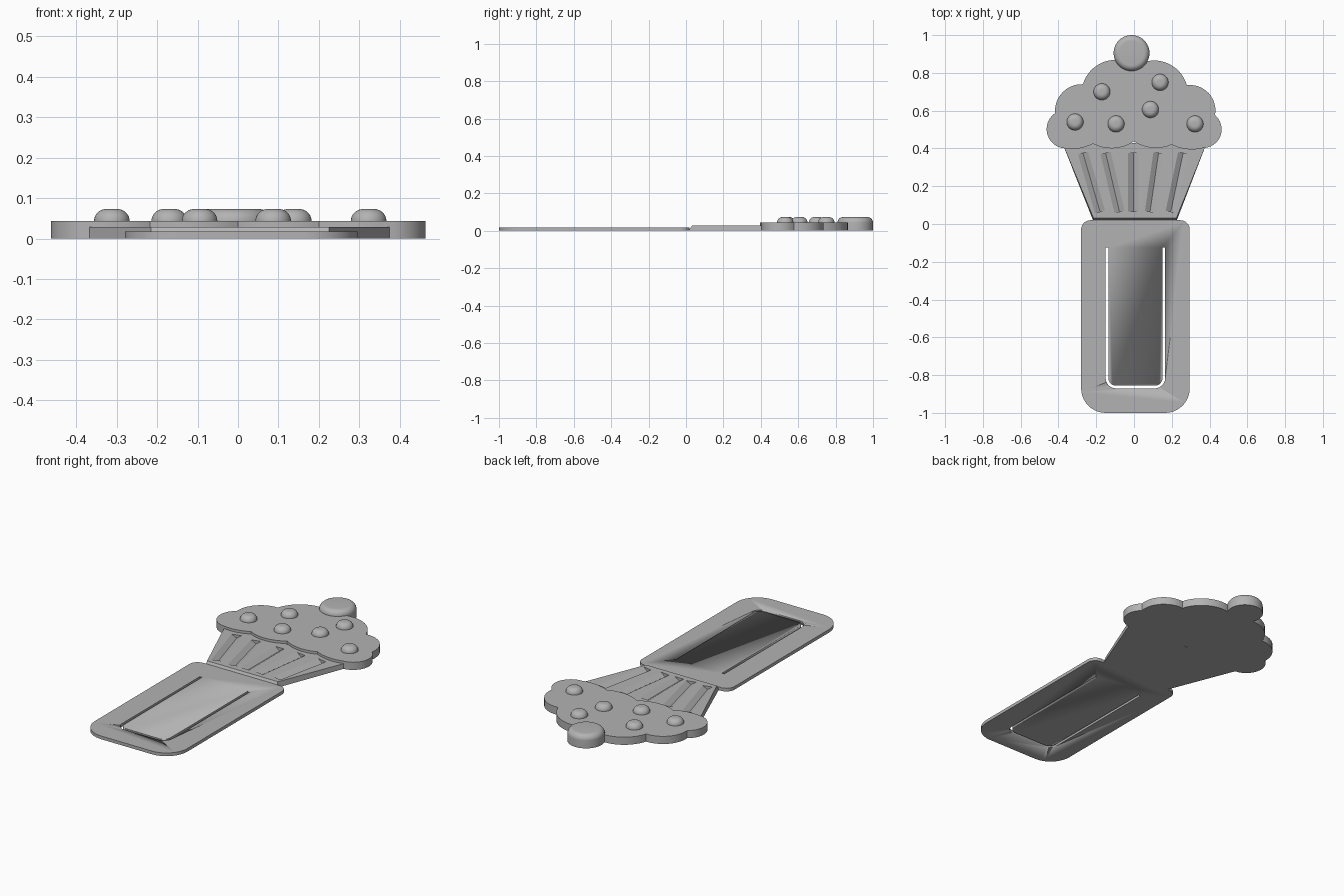
import bpy, bmesh
from math import sin, cos, pi, atan2, hypot, asin
from mathutils import Vector

cube = bpy.data.objects.get("Cube")
if cube:
    bpy.data.objects.remove(cube, do_unlink=True)

grey = bpy.data.materials.new("plain grey")
grey.use_nodes = True
grey.diffuse_color = (0.45, 0.45, 0.45, 1)
grey.node_tree.nodes["Principled BSDF"].inputs["Base Color"].default_value = grey.diffuse_color


def finish(name, bm, smooth=True):
    bmesh.ops.recalc_face_normals(bm, faces=bm.faces)
    mesh = bpy.data.meshes.new(name)
    bm.to_mesh(mesh)
    bm.free()
    mesh.materials.append(grey)
    obj = bpy.data.objects.new(name, mesh)
    bpy.context.collection.objects.link(obj)
    if smooth:
        bpy.ops.object.select_all(action="DESELECT")
        obj.select_set(True)
        bpy.context.view_layer.objects.active = obj
        bpy.ops.object.shade_smooth_by_angle(angle=pi / 6)
    return obj


def slab(name, outline, low, high):
    """Extrude a flat outline from low to high."""
    bm = bmesh.new()
    face = bm.faces.new([bm.verts.new((x, y, low)) for x, y in outline])
    top = bmesh.ops.extrude_face_region(bm, geom=[face])["geom"]
    for v in top:
        if isinstance(v, bmesh.types.BMVert):
            v.co.z = high
    return finish(name, bm)


def corner(x, y, r, start, turn=pi / 2, steps=10):
    """Points of a rounded corner around a centre."""
    return [(x + r * cos(start + turn * i / steps), y + r * sin(start + turn * i / steps))
            for i in range(steps + 1)]


def scallops(lobes, steps=12):
    """Closed outline of arcs; each lobe is its start point and outward bulge."""
    pts = []
    for (ax, ay, sag), (bx, by, _) in zip(lobes, lobes[1:] + lobes[:1]):
        a, b = Vector((ax, ay)), Vector((bx, by))
        half = (b - a).length / 2
        r = (half * half + sag * sag) / (2 * sag)
        along = (b - a).normalized()
        out = Vector((-along.y, along.x))
        centre = (a + b) / 2 + out * (sag - r)
        reach = asin(half / r)
        for i in range(steps):
            t = reach * (2 * i / steps - 1)
            pts.append(centre + along * r * sin(t) + out * r * cos(t))
    return pts


def button(name, x, y, radius, low, high, fillet):
    """Round disc with a rounded upper rim."""
    profile = [(0, low), (radius, low)]
    profile += [(radius - fillet + px, high - fillet + pz)
                for px, pz in corner(0, 0, fillet, 0, steps=8)] + [(0, high)]
    bm = bmesh.new()
    verts = [bm.verts.new((px, 0, pz)) for px, pz in profile]
    edges = [bm.edges.new(pair) for pair in zip(verts, verts[1:])]
    bmesh.ops.spin(bm, geom=verts + edges, cent=(0, 0, 0), axis=(0, 0, 1),
                   angle=2 * pi, steps=40, use_merge=True)
    bmesh.ops.remove_doubles(bm, verts=bm.verts, dist=0.0002)
    bmesh.ops.translate(bm, verts=bm.verts, vec=(x, y, 0))
    return finish(name, bm)


def cut(target, cutter):
    mod = target.modifiers.new(cutter.name, "BOOLEAN")
    mod.operation, mod.solver, mod.object = "DIFFERENCE", "EXACT", cutter
    cutter.hide_render = True
    cutter.hide_set(True)
    cutter.display_type = "WIRE"


# Clip plate with rounded corners
left, right, big, small = -0.28, 0.295, 0.13, 0.05
plate = slab("clip_plate",
             corner(right - small, 0.02 - small, small, 0)
             + corner(left + small, 0.02 - small, small, pi / 2)
             + corner(left + big, big - 1, big, pi)
             + corner(right - big, big - 1, big, 1.5 * pi), 0, 0.018)

# U-shaped slot that frees the clip tongue
sl, sr, end, r, w = -0.15, 0.165, -0.87, 0.055, 0.014
slot = ([(sl, -0.125)] + corner(sl + r, end + r, r, pi)
        + corner(sr - r, end + r, r, 1.5 * pi) + [(sr, -0.125), (sr - w, -0.125)]
        + corner(sr - r, end + r, r - w, 0, -pi / 2)
        + corner(sl + r, end + r, r - w, 1.5 * pi, -pi / 2) + [(sl + w, -0.125)])
cut(plate, slab("slot_cutter", slot, -0.05, 0.05))

# Tapered wrapper with a sloped lower lip
wrapper = slab("wrapper", [(-0.215, 0.015), (0.225, 0.015), (0.385, 0.43), (-0.38, 0.43)], 0, 0.029)
for v in wrapper.data.vertices:
    if v.co.z > 0.01 and v.co.y < 0.1:
        v.co.y = 0.033

# V-shaped pleats: upper x and lower x of each
pleats = [(-0.27, -0.18), (-0.15, -0.077), (-0.003, -0.003), (0.13, 0.085), (0.26, 0.195)]
bm = bmesh.new()
for top_x, low_x in pleats:
    a, b = Vector((low_x, 0.065, 0)), Vector((top_x, 0.375, 0))
    side = (b - a).normalized().cross(Vector((0, 0, 1))) * 0.029
    ends = [[bm.verts.new(p + side * s + Vector((0, 0, z)))
             for s, z in ((-1, 0.03), (0, 0.011), (1, 0.03), (1, 0.05), (-1, 0.05))] for p in (a, b)]
    for ring in ends:
        bm.faces.new(ring)
    for i in range(5):
        j = (i + 1) % 5
        bm.faces.new((ends[0][i], ends[0][j], ends[1][j], ends[1][i]))
cut(wrapper, finish("pleat_cutter", bm, False))

# Scalloped frosting
slab("frosting", scallops([
    (-0.365, 0.40, 0.07), (-0.418, 0.587, 0.048), (-0.27, 0.74, 0.04), (-0.085, 0.868, 0.015),
    (0.07, 0.862, 0.048), (0.28, 0.735, 0.055), (0.429, 0.577, 0.065), (0.365, 0.402, 0.015),
    (0.2, 0.42, 0.025), (0, 0.437, 0.03), (-0.217, 0.425, 0.012)]), 0, 0.043)

# Cherry and sprinkles
button("cherry", -0.013, 0.905, 0.095, 0, 0.073, 0.03)
for n, (x, y) in enumerate([(-0.312, 0.54), (-0.095, 0.53), (-0.17, 0.70),
                            (0.138, 0.75), (0.087, 0.606), (0.323, 0.53)]):
    button(f"sprinkle_{n + 1}", x, y, 0.044, 0.04, 0.073, 0.03)
